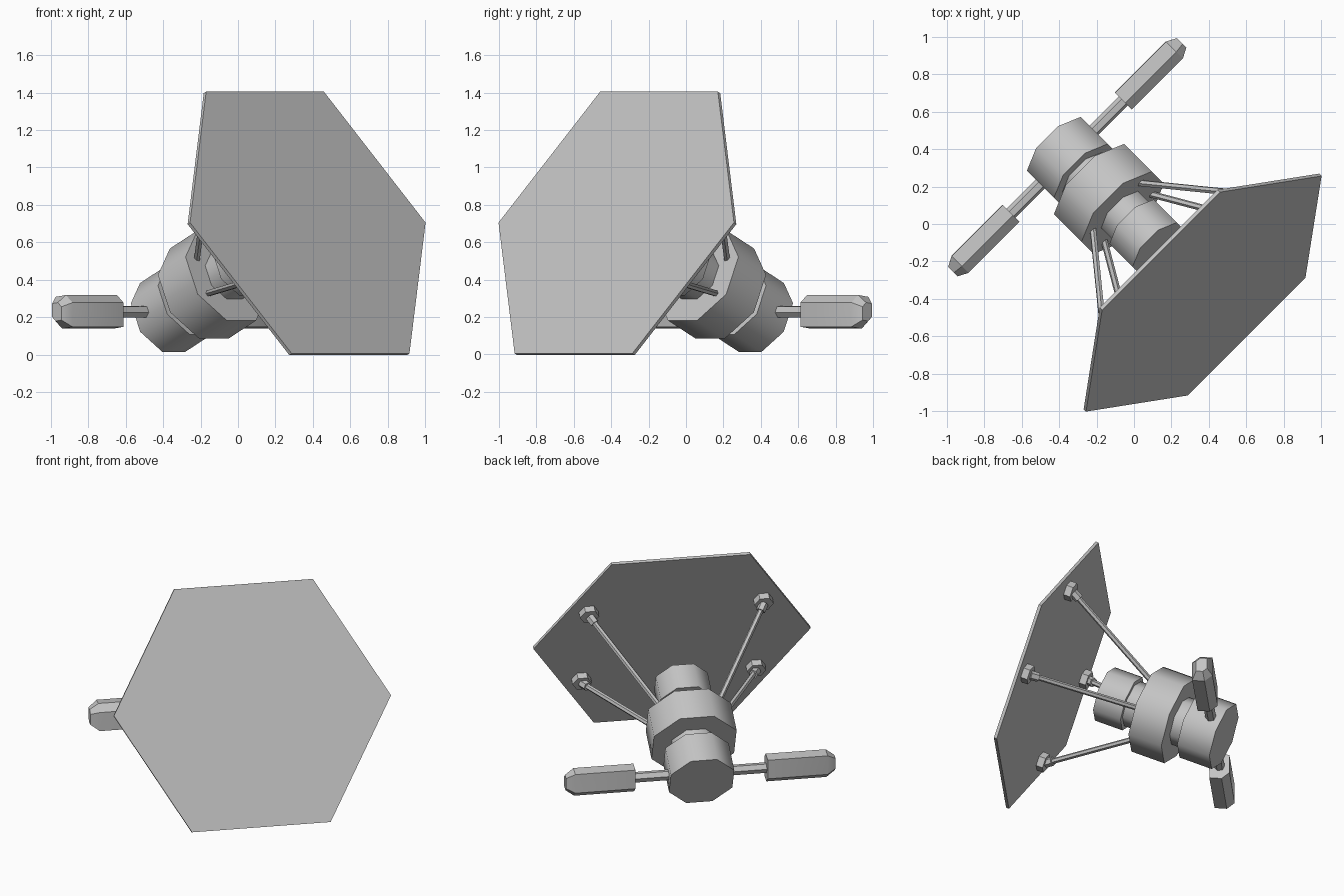
import bpy, bmesh, math
from mathutils import Matrix, Vector

if bpy.data.objects.get("Cube"):
    bpy.data.objects.remove(bpy.data.objects["Cube"])

grey = bpy.data.materials.new("plain grey")
grey.diffuse_color = (0.55, 0.55, 0.55, 1)
grey.use_nodes = True
grey.node_tree.nodes["Principled BSDF"].inputs["Base Color"].default_value = (0.55, 0.55, 0.55, 1)

# Model frame: local x across the dish, y up the dish, z out of its face
TILT = math.radians(24.8)
side = Vector((1, 1, 0)).normalized()
normal = Vector((math.cos(TILT), -math.cos(TILT), math.sin(TILT) * math.sqrt(2))).normalized()
up = normal.cross(side)
FRAME = Matrix.Translation((0.373, -0.373, 0.705)) @ Matrix((side, up, normal)).transposed().to_4x4()


def finish(name, bm, smooth=50):
    bmesh.ops.recalc_face_normals(bm, faces=bm.faces)
    bm.transform(FRAME)
    mesh = bpy.data.meshes.new(name)
    bm.to_mesh(mesh)
    bm.free()
    mesh.materials.append(grey)
    obj = bpy.data.objects.new(name, mesh)
    bpy.context.collection.objects.link(obj)
    bpy.ops.object.select_all(action='DESELECT')
    bpy.context.view_layer.objects.active = obj
    obj.select_set(True)
    bpy.ops.object.shade_smooth_by_angle(angle=math.radians(smooth))
    return obj


def loft(name, rings, smooth=50):
    """Join equal-sided rings of points into a closed solid."""
    bm = bmesh.new()
    loops = [[bm.verts.new(p) for p in ring] for ring in rings]
    for a, b in zip(loops, loops[1:]):
        for i in range(len(a)):
            j = (i + 1) % len(a)
            bm.faces.new((a[i], a[j], b[j], b[i]))
    bm.faces.new(loops[0][::-1])
    bm.faces.new(loops[-1])
    return finish(name, bm, smooth)


def rod(name, start, end, radius, sides, turn=0.0, smooth=50):
    """Prism with a regular cross-section between two points."""
    start, end = Vector(start), Vector(end)
    rot = (end - start).to_track_quat('Z', 'Y')
    shape = [Vector((math.cos(a), math.sin(a), 0)) * radius
             for a in (turn + math.tau * i / sides for i in range(sides))]
    return loft(name, [[p + rot @ c for c in shape] for p in (start, end)], smooth)


# Hexagonal dish plate
rod("dish_plate", (0, 0, -0.02), (0, 0, 0), 0.89, 6, smooth=30)

# Octagonal body sections along the axis: back depth, front depth, radius
for name, back, front, radius in (
        ("front_cylinder", 0.57, 0.378, 0.18),
        ("front_neck", 0.69, 0.56, 0.15),
        ("body_ring", 0.905, 0.675, 0.287),
        ("rear_neck", 1.0, 0.9, 0.16),
        ("rear_cylinder", 1.21, 0.985, 0.22)):
    rod(name, (0, 0, -back), (0, 0, -front), radius, 8, math.pi / 8)

# Four struts with hexagonal pads behind the dish
for sx, x_name in ((1, "left"), (-1, "right")):
    for sy, y_name in ((1, "upper"), (-1, "lower")):
        tag = f"{y_name}_{x_name}"
        start = Vector((sx * 0.165, sy * 0.095, -0.7))
        end = Vector((sx * 0.56, sy * 0.325, -0.06))
        rod(f"strut_{tag}", start, end, 0.018, 6)
        rod(f"strut_socket_{tag}", end.lerp(start, 0.07), end, 0.03, 6)
        rod(f"strut_pad_{tag}", (end.x, end.y, -0.065), (end.x, end.y, -0.015), 0.062, 6)

# Side arms, each ending in a flattened paddle with a tapered tip
half = [(-0.0995, 0.0245), (0.018, 0.079), (0.0758, 0.0505)]
section = half + [(-y, -z) for y, z in half]
ARM_Z = -1.137
for sx, tag in ((1, "left"), (-1, "right")):
    rod(f"arm_{tag}", (0, 0, ARM_Z), (sx * 0.46, 0, ARM_Z), 0.034, 6)
    stations = ((0.425, 1.0), (0.81, 1.0), (0.865, 0.55))
    loft(f"paddle_{tag}",
         [[(sx * x, y * k, ARM_Z + z * k) for y, z in section] for x, k in stations], 30)
